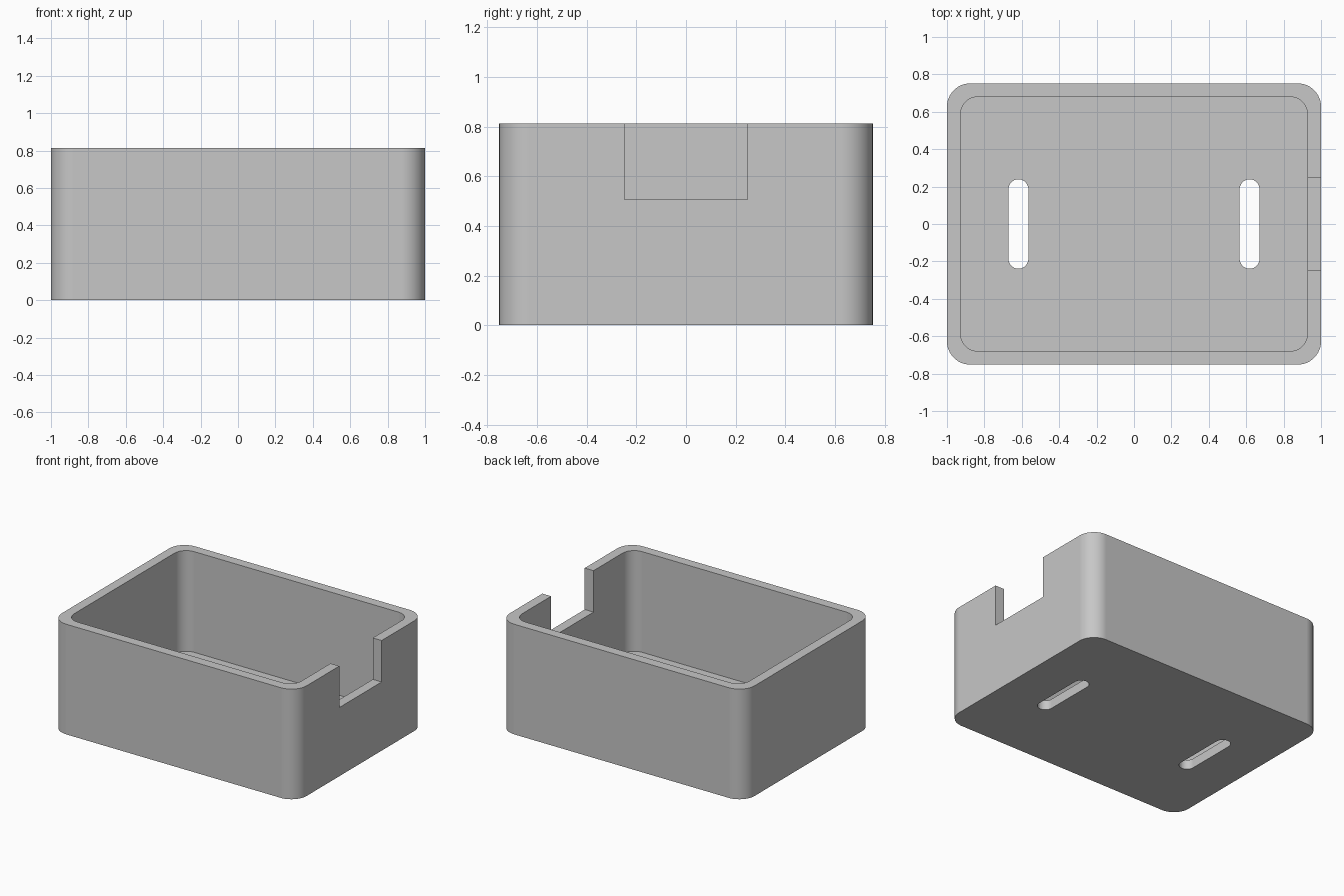
import bpy, bmesh, math

default = bpy.data.objects.get("Cube")
if default:
    bpy.data.objects.remove(default, do_unlink=True)

HEIGHT, FLOOR = 0.813, 0.07

grey = bpy.data.materials.new("light grey")
grey.use_nodes = True
colour = (0.57, 0.57, 0.57, 1)
grey.diffuse_color = colour
grey.node_tree.nodes["Principled BSDF"].inputs["Base Color"].default_value = colour


def rounded_prism(name, centre, half_x, half_y, radius, z0, z1, steps=12):
    """Vertical prism whose plan is a rectangle with rounded corners."""
    bm = bmesh.new()
    points = []
    for quarter, (sx, sy) in enumerate(((1, 1), (-1, 1), (-1, -1), (1, -1))):
        cx = centre[0] + sx * (half_x - radius)
        cy = centre[1] + sy * (half_y - radius)
        for i in range(steps + 1 if radius else 1):
            a = math.pi / 2 * (quarter + i / steps)
            points.append((cx + radius * math.cos(a), cy + radius * math.sin(a), z0))
    base = bm.faces.new([bm.verts.new(p) for p in points])
    top = bmesh.ops.extrude_face_region(bm, geom=[base])["geom"]
    bmesh.ops.translate(bm, vec=(0, 0, z1 - z0),
                        verts=[g for g in top if isinstance(g, bmesh.types.BMVert)])
    bmesh.ops.remove_doubles(bm, verts=bm.verts, dist=0.0001)
    bmesh.ops.recalc_face_normals(bm, faces=bm.faces)
    mesh = bpy.data.meshes.new(name)
    bm.to_mesh(mesh)
    bm.free()
    mesh.materials.append(grey)
    obj = bpy.data.objects.new(name, mesh)
    bpy.context.collection.objects.link(obj)
    return obj


# Outer body of the open box
box = rounded_prism("box_shell", (0, 0), 1.0, 0.752, 0.125, 0, HEIGHT)

# Cavity, wall notch and the two floor slots
cutters = [
    rounded_prism("cavity_cutter", (0, 0), 0.928, 0.68, 0.095, FLOOR, HEIGHT + 0.1),
    rounded_prism("notch_cutter", (0.98, 0), 0.12, 0.247, 0, 0.507, HEIGHT + 0.2),
]
for side in (-1, 1):
    cutters.append(rounded_prism("slot_cutter", (side * 0.618, 0),
                                 0.053, 0.239, 0.0529, -0.1, FLOOR + 0.1))

bpy.ops.object.select_all(action="DESELECT")
bpy.context.view_layer.objects.active = box
box.select_set(True)
for cutter in cutters:
    cutter.hide_render = True
    cut = box.modifiers.new(cutter.name, "BOOLEAN")
    cut.operation, cut.solver, cut.object = "DIFFERENCE", "EXACT", cutter
    bpy.ops.object.modifier_apply(modifier=cut.name)
    bpy.data.objects.remove(cutter, do_unlink=True)

# Smooth corners with crisp rims and flat walls
bpy.ops.object.shade_smooth_by_angle(angle=math.radians(30))
flat = box.modifiers.new("flat walls", "WEIGHTED_NORMAL")
flat.keep_sharp = True
